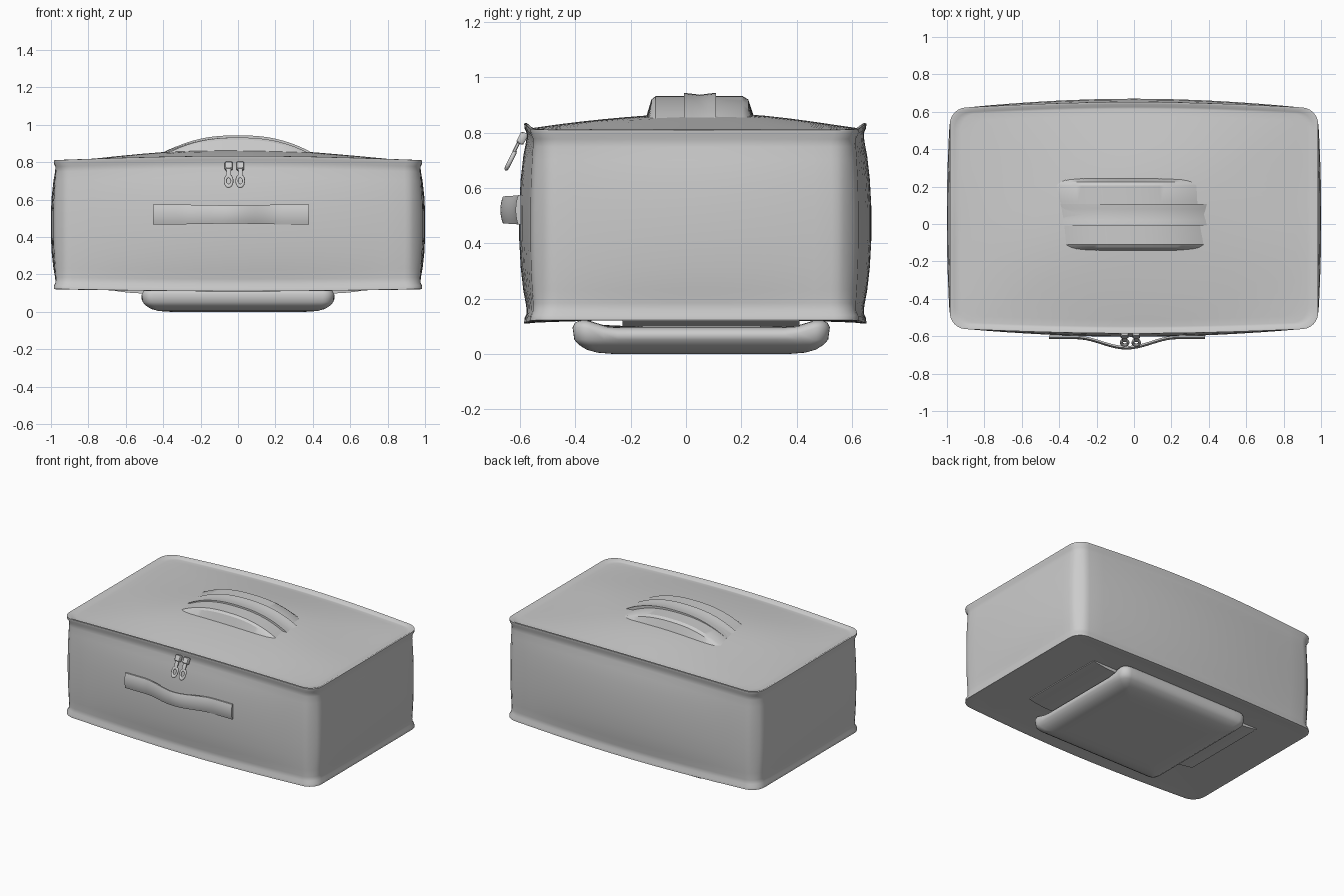
import bpy, bmesh
from math import sin, cos, pi, radians

if "Cube" in bpy.data.objects:
    bpy.data.objects.remove(bpy.data.objects["Cube"])


def rounded_rect(hx, hy, r, cy=0, seg=6, div=16):
    """Plan outline with rounded corners and subdivided straight edges."""
    r = min(r, hx * .9, hy * .9)
    corners = []
    for k, (sx, sy) in enumerate([(1, 1), (-1, 1), (-1, -1), (1, -1)]):
        ox, oy = sx * (hx - r), sy * (hy - r) + cy
        corners.append([(ox + r * cos(a), oy + r * sin(a))
                        for a in [(k + i / seg) * pi / 2 for i in range(seg + 1)]])
    pts = []
    for k in range(4):
        pts += corners[k]
        (ax, ay), (bx, by) = corners[k][-1], corners[(k + 1) % 4][0]
        pts += [(ax + (bx - ax) * i / div, ay + (by - ay) * i / div) for i in range(1, div)]
    return pts


def loft(name, rings, angle=40):
    """Skin a list of closed rings, capped at both ends."""
    bm = bmesh.new()
    vr = [[bm.verts.new(p) for p in ring] for ring in rings]
    n = len(vr[0])
    for a, b in zip(vr, vr[1:]):
        for i in range(n):
            j = (i + 1) % n
            bm.faces.new((a[i], a[j], b[j], b[i]))
    bm.faces.new(vr[0][::-1])
    bm.faces.new(vr[-1])
    bmesh.ops.recalc_face_normals(bm, faces=bm.faces)
    me = bpy.data.meshes.new(name)
    bm.to_mesh(me)
    bm.free()
    ob = bpy.data.objects.new(name, me)
    bpy.context.collection.objects.link(ob)
    bpy.ops.object.select_all(action='DESELECT')
    ob.select_set(True)
    bpy.context.view_layer.objects.active = ob
    bpy.ops.object.shade_smooth_by_angle(angle=radians(angle))
    return ob


# soft bag body: bowed front and back, puffed sides, raised piping, domed lid
HX, HY, CY = .985, .588, .03


def bag_ring(inset, zfun, scale=1, puff=0):
    ring = []
    for x, y in rounded_rect((HX - inset) * scale, (HY - inset) * scale, .085 * scale, CY):
        u, v = x / HX, (y - CY) / HY
        y += (.034 if v > 0 else .027) * cos(pi * x / 2) * v
        # puff fades out towards the upright corners
        nx, ny = abs(u) > .97, abs(v) > .95
        if nx and not ny:
            x += puff * cos(pi * v / 2) ** .7 * (1 if x > 0 else -1)
        elif ny and not nx:
            y += puff * 1.1 * max(0, cos(pi * u / 2)) ** .7 * (1 if v > 0 else -1)
        ring.append((x, y, zfun(x, v)))
    return ring


def lid(x, v):
    wrinkle = .004 * sin(5 * x + 1) * sin(4 * v) * (1 - v * v)
    c = max(0, cos(pi * x / 2))
    return .80 + .012 * c + .058 * c ** 1.3 * max(0, cos(pi * v / 2)) + wrinkle


def lip(x, v):
    return .810 + .024 * cos(pi * x / 2) * abs(v)


def base(x, v):
    return .123 - .012 * cos(pi * x / 2) * abs(v) ** 3


rings = [bag_ring(0, base, s) for s in (.03, .3, .6, .85, .95)]
rings.append(bag_ring(.012, lambda x, v: base(x, v) - .002))
for t, inset, puff in [(0, 0, 0), (.025, .001, 0), (.05, .009, 0), (.09, .011, .004),
                       (.16, .010, .012), (.28, .008, .019), (.42, .007, .023),
                       (.58, .007, .023), (.72, .008, .019), (.84, .010, .012),
                       (.91, .011, .004), (.95, .009, 0), (.975, .001, 0)]:
    rings.append(bag_ring(inset, lambda x, v, t=t: base(x, v) + t * (lip(x, v) - base(x, v)),
                          1, puff))
rings.append(bag_ring(0, lip))
rings.append(bag_ring(.010, lambda x, v: lip(x, v) + .001))
rings.append(bag_ring(.025, lambda x, v: lid(x, v) + .002))
for s in (.94, .88, .78, .66, .54, .42, .3, .18, .03):
    rings.append(bag_ring(0, lid, s))
loft("bag_body", rings, 60)


# top carry handle: padded arch with sloping side flaps and a centre band
def arch_h(x):
    return .94 - .09 * abs(x / .39) ** 2.4


xs = [-.41 + .82 * i / 28 for i in range(29)]


def arch_section(x):
    h = arch_h(x) - .008
    low = min(.82, h - .02)
    return [(x - .1 * (y + .1), y, z) for y, z in [
        (-.155, low), (-.125, h - .012), (-.11, h), (-.03, h), (.12, h),
        (.205, h), (.225, h - .012), (.258, low)]]


def band_section(x):
    h = arch_h(x)
    return [(x, y, h + d) for y, d in [(-.008, -.03), (-.008, .004), (.02, .001), (.05, -.003),
                                       (.08, .001), (.108, .004), (.108, -.03)]]


loft("top_handle_pad", [arch_section(x * .95) for x in xs], 30)
loft("top_handle_band", [band_section(x) for x in xs], 30)

# front grab strap, bowed off the face, rounded across its width
strap = []
for i in range(49):
    x = -.455 + .835 * i / 48
    u = min(1, abs(x + .04) / .27)
    y = -.607 - .055 * (cos(pi * u) + 1) / 2
    h = .053 - .005 * (1 - u)
    outer = [(x, y - .009 * (1 - k * k), .521 + k * h) for k in (-1, -.7, -.35, 0, .35, .7, 1)]
    strap.append(outer + [(x, y + .01, .521 + h), (x, y + .01, .521 - h)])
loft("front_strap", strap, 50)

# underside strap sagging from the base
sag = []
for i in range(41):
    x = -.68 + 1.36 * i / 40
    u = min(1, (.68 - abs(x)) / .18)
    z = .117 - .018 * u * (2 - u)
    sag.append([(x, -.23, z), (x, .41, z), (x, .41, .13), (x, -.23, .13)])
loft("bottom_strap", sag, 30)

# padded wrap under the base, its front and back edges turned up
PY = .055


def pad_ring(inset, z):
    ring = []
    for x, y in rounded_rect(.515 - inset, .465 - inset, max(.02, .06 - inset / 2), PY):
        t = min(1, max(0, (abs(y - PY) - .33) / .09)) if z >= .06 and inset < .1 else 0
        ring.append((x, y, z + .028 * t))
    return ring


loft("bottom_pad", [pad_ring(i, z) for i, z in [
    (.4, .092), (.09, .092), (.06, .097), (.03, .095), (.008, .085), (0, .068), (.006, .052),
    (.022, .034), (.05, .016), (.09, .005), (.14, .001), (.20, 0), (.4, 0)]], 60)

# pair of zip sliders with hanging pulls
for side, cx in (("left", -.05), ("right", .012)):
    parts = [("slider", .021, .022, .014, -.592, .78), ("stem", .013, .028, .006, -.612, .75)]
    for kind, hx, hy, th, y, z in parts:
        outline = rounded_rect(hx, hy, .008, 0, 3, 2)
        ob = loft(f"zip_{kind}_{side}", [[(px * s, py * s, d) for px, py in outline]
                  for d, s in [(-th, .8), (-th * .6, 1), (th * .6, 1), (th, .8)]])
        ob.location = (cx, y, z)
        ob.rotation_euler = (radians(63), 0, 0)
    bpy.ops.mesh.primitive_torus_add(major_segments=24, minor_segments=8, major_radius=.019,
                                     minor_radius=.008, location=(cx, -.634, .700),
                                     rotation=(radians(63), 0, 0))
    pull = bpy.context.object
    pull.name = f"zip_pull_{side}"
    pull.scale = (.95, 1.55, 1)
    bpy.ops.object.shade_smooth()
